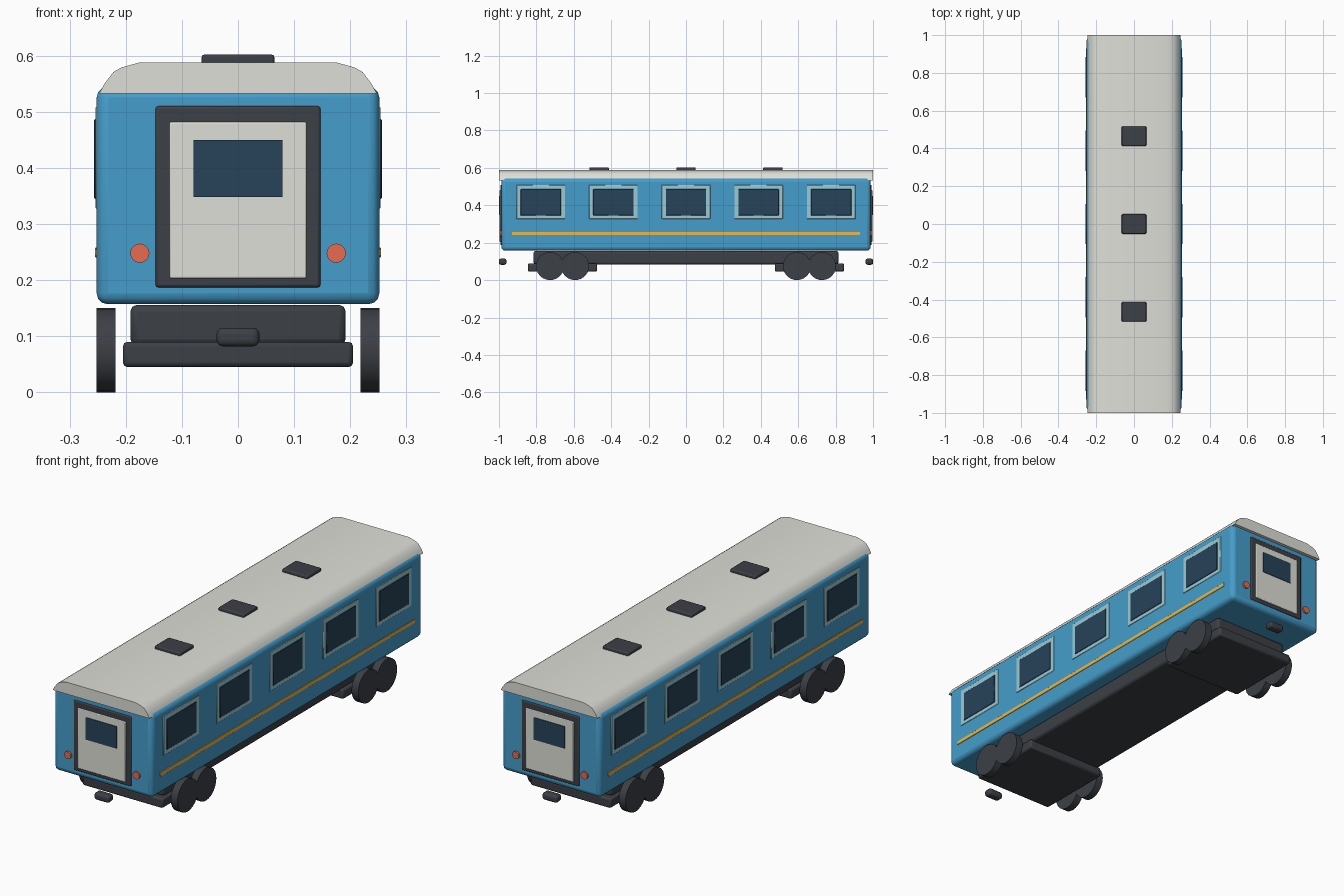
import bpy, bmesh
from math import pi

if "Cube" in bpy.data.objects:
    bpy.data.objects.remove(bpy.data.objects["Cube"])


def material(name, rgb):
    m = bpy.data.materials.new(name)
    m.diffuse_color = (*rgb, 1)
    m.use_nodes = True
    m.node_tree.nodes["Principled BSDF"].inputs["Base Color"].default_value = m.diffuse_color
    return m


BLUE = material("blue_paint", (0.06, 0.34, 0.6))
CREAM = material("cream_paint", (0.74, 0.74, 0.69))
DARK = material("dark_metal", (0.045, 0.05, 0.06))
GLASS = material("glass", (0.02, 0.055, 0.1))
TRIM = material("window_trim", (0.33, 0.6, 0.68))
YELLOW = material("stripe_yellow", (0.82, 0.48, 0.07))
RED = material("lamp_red", (0.8, 0.15, 0.08))


def finish(o, name, mat, bevel=0, segments=2):
    o.name = name
    o.data.materials.append(mat)
    bpy.ops.object.select_all(action='DESELECT')
    o.select_set(True)
    bpy.context.view_layer.objects.active = o
    if bevel:
        b = o.modifiers.new("bevel", 'BEVEL')
        b.width, b.segments = bevel, segments
    bpy.ops.object.shade_smooth_by_angle(angle=pi / 6)
    return o


def box(name, x, y, z, mat, bevel=0, segments=2):
    """Box from (min, max) pairs along each axis."""
    bpy.ops.mesh.primitive_cube_add(size=1, location=[sum(p) / 2 for p in (x, y, z)])
    o = bpy.context.object
    o.scale = [p[1] - p[0] for p in (x, y, z)]
    bpy.ops.object.transform_apply(location=False, rotation=False, scale=True)
    return finish(o, name, mat, bevel, segments)


def disc(name, loc, r, depth, rot, mat, sides, bevel=0):
    bpy.ops.mesh.primitive_cylinder_add(vertices=sides, radius=r, depth=depth,
                                        location=loc, rotation=rot)
    return finish(bpy.context.object, name, mat, bevel)


def span(c, half):
    return (c - half, c + half)


def ends(s, a, b):
    return tuple(sorted((s * a, s * b)))


# Carriage body
box("body", (-0.252, 0.252), (-0.987, 0.987), (0.157, 0.545), BLUE, 0.02, 3)

# Roof: half profile mirrored and extruded along the length
half = [(0.247, 0.533), (0.238, 0.550), (0.222, 0.571), (0.208, 0.579), (0.175, 0.588)]
profile = half + [(-x, z) for x, z in reversed(half)]
bm = bmesh.new()
face = bm.faces.new([bm.verts.new((x, -1, z)) for x, z in profile])
moved = bmesh.ops.extrude_face_region(bm, geom=[face])["geom"]
bmesh.ops.translate(bm, vec=(0, 2, 0),
                    verts=[v for v in moved if isinstance(v, bmesh.types.BMVert)])
bmesh.ops.recalc_face_normals(bm, faces=bm.faces)
mesh = bpy.data.meshes.new("roof")
bm.to_mesh(mesh)
bm.free()
roof = bpy.data.objects.new("roof", mesh)
bpy.context.collection.objects.link(roof)
finish(roof, "roof", CREAM)

# Roof vents
for y in (-0.465, 0, 0.465):
    box("roof_vent", (-0.065, 0.065), span(y, 0.052), (0.58, 0.602), DARK, 0.005)

# Side windows and stripes
for s in (-1, 1):
    for i in range(-2, 3):
        y = i * 0.388
        box("window_frame", ends(s, 0.24, 0.254), span(y, 0.13), (0.327, 0.509), TRIM, 0.002, 1)
        box("window_glass", ends(s, 0.24, 0.2565), span(y, 0.108), (0.345, 0.487), GLASS, 0.002, 1)
    box("side_stripe", ends(s, 0.24, 0.2545), (-0.93, 0.93), (0.24, 0.258), YELLOW, 0.001, 1)

# Both ends: door, lamps, coupler, bogie with four wheels
for s in (-1, 1):
    box("door_frame", (-0.147, 0.147), ends(s, 0.97, 0.992), (0.187, 0.51), DARK, 0.005)
    box("end_door", (-0.122, 0.122), ends(s, 0.97, 0.996), (0.203, 0.482), CREAM, 0.003)
    box("door_window", (-0.079, 0.079), ends(s, 0.98, 0.999), (0.348, 0.45), GLASS)
    for x in (-0.175, 0.175):
        disc("end_lamp", (x, s * 0.985, 0.248), 0.017, 0.02, (pi / 2, 0, 0), RED, 20)
    box("coupler", (-0.038, 0.038), ends(s, 0.96, 1.0), (0.082, 0.115), DARK, 0.011, 3)
    box("bogie", (-0.205, 0.205), span(s * 0.66, 0.185), (0.045, 0.09), DARK, 0.008)
    for x in (-0.235, 0.235):
        for dy in (-0.067, 0.067):
            disc("wheel", (x, s * 0.66 + dy, 0.075), 0.075, 0.034,
                 (0, pi / 2, 0), DARK, 24)

# Underframe
box("underframe", (-0.192, 0.192), (-0.815, 0.815), (0.083, 0.156), DARK, 0.012)
